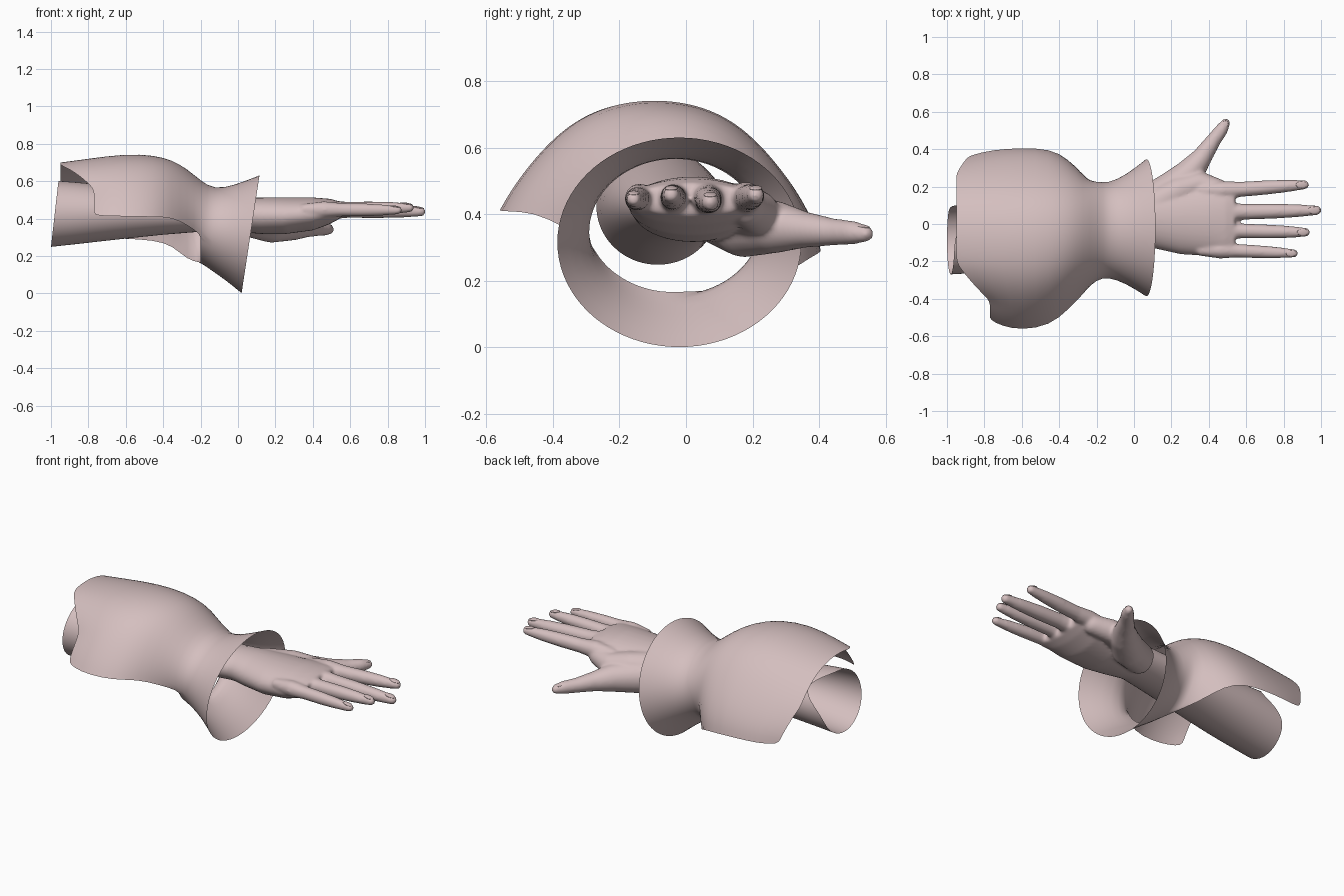
import bpy, bmesh
from math import sin, cos, radians, pi
from mathutils import Matrix

cube = bpy.data.objects.get("Cube")
if cube:
    bpy.data.objects.remove(cube)

skin = bpy.data.materials.new("pale_pink")
skin.use_nodes = True
COLOUR = (0.66, 0.52, 0.52, 1)
skin.diffuse_color = COLOUR
skin.node_tree.nodes["Principled BSDF"].inputs["Base Color"].default_value = COLOUR


def add_object(name, bm, subdivide=0):
    mesh = bpy.data.meshes.new(name)
    bmesh.ops.recalc_face_normals(bm, faces=bm.faces)
    for f in bm.faces:
        f.smooth = True
    bm.to_mesh(mesh)
    bm.free()
    mesh.materials.append(skin)
    obj = bpy.data.objects.new(name, mesh)
    bpy.context.collection.objects.link(obj)
    if subdivide:
        smooth = obj.modifiers.new("smooth_surface", "SUBSURF")
        smooth.levels = smooth.render_levels = subdivide
    return obj


def clamp(v):
    return max(0, min(1, v))


SIDES, ARCH = 40, 32  # the last sides of a section may be left open


def loft(bm, stations, shift, gap=0, caps=False):
    """Skin elliptical sections: x, centre y, half width, centre z, half height, arch start, arch end, pinch.
    The first 'gap' spans stay open outside the arch."""
    rings = []
    for i, s in enumerate(stations):
        x, yc, a, zc, b = s[:5]
        start, end, pinch = s[5:] if len(s) > 5 else (0, 288, 0)
        ring = []
        for k in range(SIDES):
            if k <= ARCH:
                deg = start + (end - start) * k / ARCH
            else:
                deg = end + (start + 360 - end) * (k - ARCH) / (SIDES - ARCH)
            t = radians(deg)
            y = yc + a * cos(t) * (1 - pinch * sin(2 * t) ** 2)
            ring.append(bm.verts.new((x + shift(i, deg), y, zc + b * sin(t))))
        rings.append(ring)
    for i, (r, q) in enumerate(zip(rings, rings[1:])):
        for k in range(ARCH if i < gap else SIDES):
            m = (k + 1) % SIDES
            bm.faces.new((r[k], r[m], q[m], q[k]))
    if caps:
        bm.faces.new(rings[0])
        bm.faces.new(rings[-1])
    loose = [v for v in bm.verts if not v.link_faces]
    bmesh.ops.delete(bm, geom=loose, context="VERTS")


# Sleeve: a puffed arch open underneath, running into a closed flared cuff with a slanted rim
def sleeve_shift(i, deg):
    if i < 2:
        return (1, 0.5)[i] * (0.18 * clamp((deg - 105) / 33) + 0.08 * clamp((35 - deg) / 30))
    lean = {7: 0.012, 8: 0.025, 9: 0.048}
    return lean.get(i, 0) * sin(radians(deg))


bm = bmesh.new()
loft(bm, [
    (-0.95, -0.09, 0.46, 0.27, 0.43, 5, 160, 0.06),
    (-0.80, -0.095, 0.495, 0.255, 0.465, 5, 160, 0.08),
    (-0.60, -0.1, 0.51, 0.25, 0.497, 5, 161, 0.08),
    (-0.45, -0.09, 0.494, 0.25, 0.489, 4, 161, 0.08),
    (-0.35, -0.065, 0.415, 0.28, 0.433, -3, 163, 0.05),
    (-0.27, -0.045, 0.33, 0.33, 0.335, -27, 174, 0.02),
    (-0.20, -0.035, 0.265, 0.385, 0.22, -90, 198, 0),
    (-0.14, -0.033, 0.25, 0.342, 0.213, -90, 198, 0),
    (-0.04, -0.028, 0.292, 0.325, 0.255, -90, 198, 0),
    (0.067, -0.02, 0.368, 0.316, 0.316, -90, 198, 0),
], sleeve_shift, gap=6)
add_object("sleeve_with_cuff", bm, 1)


# Forearm: open tube with a notched rear edge
def arm_shift(i, deg):
    if i:
        return 0
    return 0.11 * max(0, cos(radians(deg - 35))) ** 6 + 0.02 * sin(radians(deg))


bm = bmesh.new()
loft(bm, [
    (-0.98, -0.085, 0.185, 0.425, 0.177),
    (-0.80, -0.075, 0.185, 0.43, 0.16),
    (-0.60, -0.06, 0.18, 0.43, 0.137),
    (-0.20, -0.015, 0.15, 0.425, 0.09),
    (0.02, 0.02, 0.135, 0.42, 0.09),
], arm_shift)
add_object("forearm", bm, 1)

# Hand: palm, fingers and thumb fused into one smooth skin
bm = bmesh.new()
loft(bm, [
    (-0.06, 0.015, 0.137, 0.422, 0.09),
    (0.03, 0.02, 0.137, 0.42, 0.092),
    (0.12, 0.025, 0.158, 0.415, 0.097),
    (0.25, 0.02, 0.182, 0.415, 0.098),
    (0.40, 0.02, 0.192, 0.425, 0.088),
    (0.49, 0.02, 0.195, 0.438, 0.068),
    (0.54, 0.02, 0.18, 0.445, 0.048),
], lambda i, deg: 0, caps=True)


def limb(points):
    """Chain of rounded, tapering segments through x, y, z, radius points."""
    for p, q in zip(points, points[1:]):
        verts = []
        for x, y, z, r in (p, q):
            verts += bmesh.ops.create_uvsphere(
                bm, u_segments=16, v_segments=10, radius=r,
                matrix=Matrix.Translation((x, y, z)))["verts"]
        hull = bmesh.ops.convex_hull(bm, input=verts)
        inside = [v for v in hull["geom_interior"] if isinstance(v, bmesh.types.BMVert)]
        bmesh.ops.delete(bm, geom=list(set(inside)), context="VERTS")


# name: base y, tip x, tip y, tip z, thickness
FINGERS = {
    "index": (0.18, 0.912, 0.21, 0.458, 1.0),
    "middle": (0.064, 0.977, 0.073, 0.437, 1.04),
    "ring": (-0.036, 0.918, -0.044, 0.458, 0.98),
    "little": (-0.14, 0.856, -0.157, 0.445, 0.9),
}
for base_y, tip_x, tip_y, tip_z, w in FINGERS.values():
    chain = []
    for f, r in ((0, 0.035), (0.2, 0.05), (0.38, 0.041), (0.62, 0.039), (0.82, 0.034), (1, 0.025)):
        x = 0.36 + (tip_x - 0.36) * f
        k = clamp((f - 0.25) / 0.75)
        chain.append((x, base_y + (tip_y - base_y) * k, 0.448 + (tip_z - 0.448) * k, r * w))
    limb(chain)
limb([(0.06, 0.11, 0.39, 0.088), (0.18, 0.175, 0.365, 0.094), (0.29, 0.265, 0.362, 0.079),
      (0.36, 0.352, 0.354, 0.055), (0.42, 0.44, 0.347, 0.041), (0.465, 0.50, 0.345, 0.036),
      (0.49, 0.54, 0.342, 0.025)])
# Web between thumb and index finger
limb([(0.1, 0.1, 0.41, 0.088), (0.24, 0.175, 0.41, 0.082), (0.35, 0.215, 0.405, 0.066),
      (0.45, 0.185, 0.42, 0.056)])

source = add_object("hand", bm)
remesh = source.modifiers.new("fuse", "REMESH")
remesh.mode = "VOXEL"
remesh.voxel_size = 0.008
remesh.use_smooth_shade = True
relax = source.modifiers.new("relax", "SMOOTH")
relax.factor = 0.5
relax.iterations = 12
bpy.context.view_layer.update()
fused = bpy.data.meshes.new_from_object(source.evaluated_get(bpy.context.evaluated_depsgraph_get()))

# Open the wrist where the hand meets the forearm
bm = bmesh.new()
bm.from_mesh(fused)
bmesh.ops.delete(bm, geom=[v for v in bm.verts if v.co.x < 0.01], context="VERTS")
source.modifiers.clear()
for f in bm.faces:
    f.smooth = True
bm.to_mesh(source.data)
bm.free()
bpy.data.meshes.remove(fused)


# Fingernails: thin domed ovals set into the top of each tip
def nail(name, x, y, z, turn, size):
    bm = bmesh.new()
    place = (Matrix.Translation((x, y, z)) @ Matrix.Rotation(turn, 4, "Z")
             @ Matrix.Rotation(radians(10), 4, "Y") @ Matrix.Diagonal((0.032, 0.019, 0.006, 1)))
    bmesh.ops.create_uvsphere(bm, u_segments=20, v_segments=10, radius=size, matrix=place)
    add_object(name, bm)


for name, (base_y, tip_x, tip_y, tip_z, w) in FINGERS.items():
    nail(name + "_nail", tip_x - 0.015, tip_y, tip_z + 0.021 * w, 0, w)
nail("thumb_nail", 0.48, 0.525, 0.365, pi / 3.4, 1)
